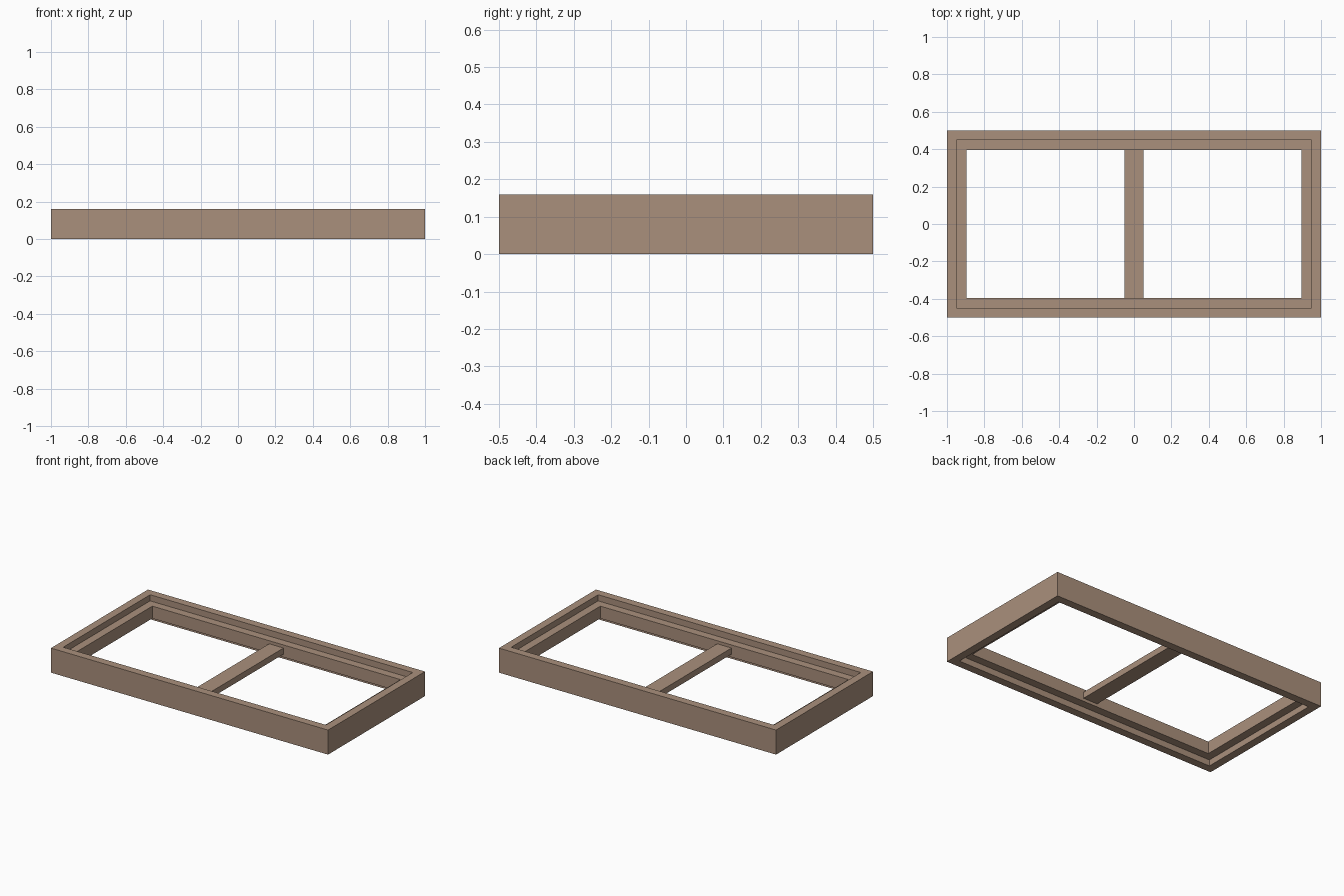
import bpy
import bmesh

HALF_X, HALF_Y, HEIGHT = 1.0, 0.5, 0.16
LIP, LEDGE = 0.052, 0.105      # inset of the rim and of the inner ledge
LEDGE_LOW, LEDGE_HIGH = 0.04, 0.12
BAR_HALF, BAR_LOW, BAR_HIGH = 0.052, 0.06, 0.10

cube = bpy.data.objects.get("Cube")
if cube:
    bpy.data.objects.remove(cube, do_unlink=True)

# Single wood colour
COLOUR = (0.402, 0.279, 0.202, 1.0)
wood = bpy.data.materials.new("light_brown_wood")
wood.use_nodes = True
wood.diffuse_color = COLOUR
shader = wood.node_tree.nodes["Principled BSDF"]
shader.inputs["Base Color"].default_value = COLOUR
shader.inputs["Roughness"].default_value = 0.8


def add_object(name, bm):
    bmesh.ops.recalc_face_normals(bm, faces=bm.faces)
    mesh = bpy.data.meshes.new(name)
    bm.to_mesh(mesh)
    bm.free()
    mesh.materials.append(wood)
    obj = bpy.data.objects.new(name, mesh)
    bpy.context.collection.objects.link(obj)
    return obj


# Outer frame: a T-shaped section (inset, z) swept round the rectangle
section = [(0, 0), (0, HEIGHT), (LIP, HEIGHT), (LIP, LEDGE_HIGH),
           (LEDGE, LEDGE_HIGH), (LEDGE, LEDGE_LOW), (LIP, LEDGE_LOW), (LIP, 0)]
corners = [(-1, -1), (1, -1), (1, 1), (-1, 1)]

bm = bmesh.new()
rings = [[bm.verts.new((sx * (HALF_X - d), sy * (HALF_Y - d), z)) for d, z in section]
         for sx, sy in corners]
for i, ring in enumerate(rings):
    following = rings[(i + 1) % len(rings)]
    for j in range(len(section)):
        k = (j + 1) % len(section)
        bm.faces.new((ring[j], following[j], following[k], ring[k]))
add_object("rebated_frame", bm)

# Centre bar spanning between the long ledges
bm = bmesh.new()
bmesh.ops.create_cube(bm, size=1)
bmesh.ops.scale(bm, vec=(2 * BAR_HALF, 2 * (HALF_Y - LEDGE), BAR_HIGH - BAR_LOW), verts=bm.verts)
bmesh.ops.translate(bm, vec=(0, 0, (BAR_LOW + BAR_HIGH) / 2), verts=bm.verts)
add_object("centre_bar", bm)
